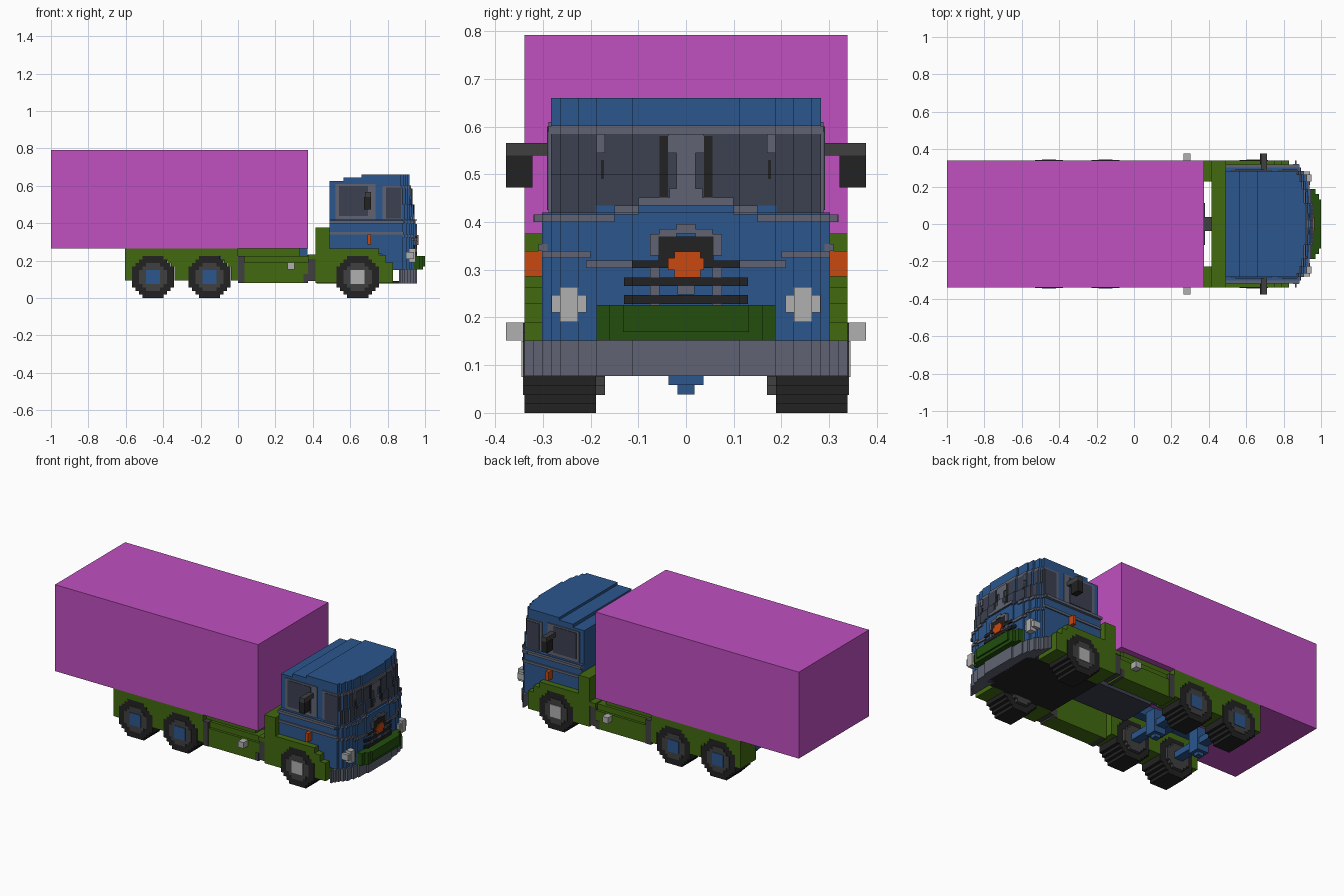
import bpy, bmesh, math
from mathutils import Vector

cube = bpy.data.objects.get("Cube")
if cube:
    bpy.data.objects.remove(cube, do_unlink=True)

V = 0.0188  # block size


def material(name, r, g, b):
    m = bpy.data.materials.new(name)
    m.diffuse_color = (r, g, b, 1)
    m.use_nodes = True
    bsdf = m.node_tree.nodes["Principled BSDF"]
    bsdf.inputs["Base Color"].default_value = (r, g, b, 1)
    bsdf.inputs["Roughness"].default_value = 0.8
    return m


MAGENTA = material("magenta", 0.53, 0.08, 0.53)
BLUE = material("blue", 0.025, 0.093, 0.262)
GREEN = material("green", 0.055, 0.144, 0.005)
DARK_GREEN = material("dark green", 0.016, 0.076, 0.004)
GREY = material("slate grey", 0.115, 0.127, 0.17)
GLASS = material("dark glass", 0.045, 0.051, 0.08)
BLACK = material("black", 0.016, 0.016, 0.016)
DARK = material("dark grey", 0.051, 0.051, 0.051)
LIGHT = material("light grey", 0.434, 0.434, 0.434)
ORANGE = material("orange", 0.578, 0.065, 0.005)


def part(name, mat, boxes, mirror=False):
    """One object from boxes (x0, x1, y0, y1, z0, z1), optionally mirrored in y."""
    bm = bmesh.new()
    boxes = list(boxes)
    if mirror:
        boxes += [(b[0], b[1], -b[3], -b[2], b[4], b[5]) for b in boxes]
    for x0, x1, y0, y1, z0, z1 in boxes:
        vs = bmesh.ops.create_cube(bm, size=1)["verts"]
        for v in vs:
            v.co = Vector(((x0 + x1) / 2 + v.co.x * (x1 - x0),
                           (y0 + y1) / 2 + v.co.y * (y1 - y0),
                           (z0 + z1) / 2 + v.co.z * (z1 - z0)))
    me = bpy.data.meshes.new(name)
    bm.to_mesh(me)
    bm.free()
    me.materials.append(mat)
    ob = bpy.data.objects.new(name, me)
    bpy.context.collection.objects.link(ob)
    return ob


# Stepped curve of the cab nose: (outer |y|, setback)
NOSE = [(0.113, 0), (0.188, 0.01), (0.226, 0.019), (0.264, 0.032),
        (0.283, 0.048), (0.302, 0.066), (0.32, 0.078), (0.34, 0.09)]


def nose_level(z):
    return 0.948 if z < 0.42 else 0.935 if z < 0.5 else 0.926 if z < 0.585 else 0.918


def slab(x0, front, w, z0, z1):
    """Layer with a stepped round nose, made of lengthwise strips."""
    out, inner = [], 0
    for y, back in NOSE:
        y = min(y, w)
        if y - inner > 0.001:
            out += [(x0, front - back, inner, y, z0, z1), (x0, front - back, -y, -inner, z0, z1)]
        inner = y
    return out


def plates(y0, y1, z0, z1, proud=0.008):
    """Thin plates following the nose between y0 and y1."""
    out, inner = [], 0
    cuts = [z0] + [c for c in (0.42, 0.5, 0.585) if z0 < c < z1] + [z1]
    for y, back in NOSE:
        a, b = max(inner, y0), min(y, y1)
        if b - a > 0.001:
            for c, d in zip(cuts, cuts[1:]):
                x = nose_level((c + d) / 2) - back
                out.append((x - 0.02, x + proud, a, b, c, d))
        inner = y
    return out


def trim(name, mat, rects, proud=0.008):
    part(name, mat, [p for r in rects for p in plates(*r, proud)], mirror=True)


# Cargo box
part("cargo_box", MAGENTA, [(-1, 0.373, -0.339, 0.339, 0.264, 0.792)])

# Cab body in stepped layers
body = slab(0.77, nose_level(0.2), 0.302, 0.15, 0.235) + slab(0.49, nose_level(0.3), 0.302, 0.235, 0.42)
for z0, z1, x0 in [(0.42, 0.5, 0.49), (0.5, 0.585, 0.49), (0.585, 0.625, 0.49),
                   (0.625, 0.645, 0.565), (0.645, 0.66, 0.66)]:
    body += slab(x0, nose_level((z0 + z1) / 2), 0.283, z0, z1)
body.append((0.49, 0.77, -0.188, 0.188, 0.09, 0.235))
part("cab_body", BLUE, body)
part("cab_floor", BLACK, [(0.42, 0.9, -0.188, 0.188, 0.077, 0.09)])
part("front_bumper", GREY, slab(0.86, 0.958, 0.339, 0.077, 0.152))
part("lower_guard", DARK_GREEN, [(0.93, 0.97, -0.188, 0.188, 0.152, 0.226),
                                 (0.93, 0.99, -0.16, 0.16, 0.152, 0.226),
                                 (0.93, 1.0, -0.132, 0.132, 0.17, 0.226)])

# Windscreen with pillars, sill and hump
trim("windscreen", GLASS, [(0.02, 0.19, 0.435, 0.585), (0.19, 0.283, 0.42, 0.585)], 0.003)
trim("windscreen_frame", GREY, [(0, 0.02, 0.435, 0.585), (0.02, 0.038, 0.545, 0.585),
                                (0.02, 0.035, 0.435, 0.47), (0.035, 0.1, 0.435, 0.452),
                                (0.17, 0.188, 0.545, 0.585), (0.1, 0.15, 0.416, 0.435),
                                (0, 0.283, 0.585, 0.603), (0.15, 0.32, 0.40, 0.416)])
trim("wipers", BLACK, [(0.038, 0.056, 0.44, 0.58), (0.172, 0.178, 0.49, 0.53)], 0.006)
trim("nose_trim", GREY, [(0.05, 0.21, 0.304, 0.32), (0.2, 0.302, 0.325, 0.339),
                         (0.056, 0.075, 0.33, 0.375), (0.02, 0.056, 0.37, 0.386),
                         (0, 0.02, 0.376, 0.396), (0.056, 0.075, 0.226, 0.304),
                         (0, 0.018, 0.248, 0.29)])

# Grille and front lights
trim("grille", BLACK, [(0, 0.058, 0.32, 0.37), (0.03, 0.113, 0.304, 0.32),
                       (0, 0.13, 0.266, 0.284), (0, 0.13, 0.228, 0.247)], 0.0095)
part("badge", ORANGE, [(0.94, 0.964, -0.038, 0.038, 0.3, 0.325),
                       (0.94, 0.964, -0.024, 0.03, 0.284, 0.338)])
part("headlights", LIGHT, [(0.88, 0.942, 0.209, 0.282, 0.21, 0.247),
                           (0.88, 0.95, 0.226, 0.264, 0.191, 0.264)], True)

# Cab side windows, bands, mirrors and markers
part("side_window_frames", GREY, [(0.52, 0.735, 0.27, 0.288, 0.42, 0.61),
                                  (0.772, 0.875, 0.27, 0.288, 0.42, 0.6)], True)
part("side_windows", GLASS, [(0.54, 0.695, 0.27, 0.291, 0.44, 0.6),
                             (0.79, 0.872, 0.27, 0.291, 0.425, 0.59)], True)
part("side_bands", GREY, [(0.49, 0.885, 0.29, 0.318, 0.40, 0.416),
                          (0.49, 0.885, 0.29, 0.309, 0.339, 0.354)], True)
part("mirror_arms", DARK, [(0.68, 0.712, 0.28, 0.377, 0.54, 0.566)], True)
part("mirrors", BLACK, [(0.675, 0.712, 0.322, 0.377, 0.473, 0.54)], True)
part("cab_markers", ORANGE, [(0.692, 0.712, 0.3, 0.339, 0.286, 0.339)], True)
part("side_markers", LIGHT, [(0.264, 0.302, 0.33, 0.377, 0.152, 0.189)], True)

# Wheels from stepped discs
ZC, R = 6 * V, 6.3 * V
REAR_WHEELS, FRONT_WHEEL = (-0.455, -0.153), 0.64


def disc(x, z, radius, rows, y0, y1):
    out = []
    for i in range(-rows, rows):
        h = max(1, round(math.sqrt(max(0, radius ** 2 - (i + 0.5) ** 2)))) * V
        out.append((x - h, x + h, y0, y1, z + i * V, z + (i + 1) * V))
    return out


for label, x, hub in [("rear", REAR_WHEELS[0], BLUE), ("middle", REAR_WHEELS[1], BLUE),
                      ("front", FRONT_WHEEL, LIGHT)]:
    part(label + "_tyres", BLACK, disc(x, ZC, 6.3, 6, 0.189, 0.339), True)
    part(label + "_rims", DARK, disc(x, ZC, 4.2, 4, 0.17, 0.342), True)
    part(label + "_hubs", hub, disc(x, ZC, 2.3, 2, 0.18, 0.345), True)


# Fenders: columns whose lower ends follow the tyres
def fender(name, x0, x1, top, base, wheels):
    n = round((x1 - x0) / V)
    step, boxes = (x1 - x0) / n, []
    for i in range(n):
        a = x0 + i * step
        mid, bottom = a + step / 2, base
        for w in wheels:
            if abs(mid - w) < R:
                bottom = ZC + round(math.sqrt(R * R - (mid - w) ** 2) / V) * V
        boxes.append((a, a + step, 0.189, 0.339, bottom, top(mid)))
    part(name, GREEN, boxes, True)


fender("rear_fenders", -0.605, 0.0, lambda x: 0.264, 0.095, REAR_WHEELS)
fender("front_fenders", 0.415, 0.83,
       lambda x: 0.264 if x < 0.755 else 0.23 if x < 0.79 else 0.19, 0.08, [FRONT_WHEEL])
part("rear_cab_wall", GREEN, [(0.415, 0.49, -0.339, 0.339, 0.235, 0.376)])

# Side tanks and chassis
part("side_tanks", GREEN, [(0.0, 0.375, 0.23, 0.335, 0.08, 0.19), (0.0, 0.375, 0.23, 0.32, 0.19, 0.225),
                           (0.0, 0.33, 0.23, 0.302, 0.225, 0.264), (0.375, 0.415, 0.226, 0.339, 0.208, 0.232)], True)
part("tank_brackets", DARK, [(0.0, 0.035, 0.23, 0.339, 0.08, 0.226), (0.375, 0.415, 0.226, 0.335, 0.09, 0.208),
                             (0.35, 0.375, 0.226, 0.337, 0.08, 0.13)], True)
part("chassis_beam", GLASS, [(-0.03, 0.38, -0.113, 0.113, 0.15, 0.2)])
part("coupling", DARK, [(0.37, 0.42, -0.038, 0.038, 0.15, 0.23)])
part("chassis_rails", BLUE, [(-0.6, 0.372, 0.056, 0.113, 0.2, 0.264)], True)
part("axles", BLUE, [b for w in REAR_WHEELS for b in
                     [(w - 0.028, w + 0.028, -0.18, 0.18, 0.094, 0.132),
                      (w - 0.038, w + 0.038, -0.037, 0.037, 0.058, 0.2),
                      (w - 0.019, w + 0.019, -0.018, 0.018, 0.039, 0.06)]])
part("fender_braces", BLUE, [(-0.34, -0.27, -0.2, 0.2, 0.19, 0.226)])
